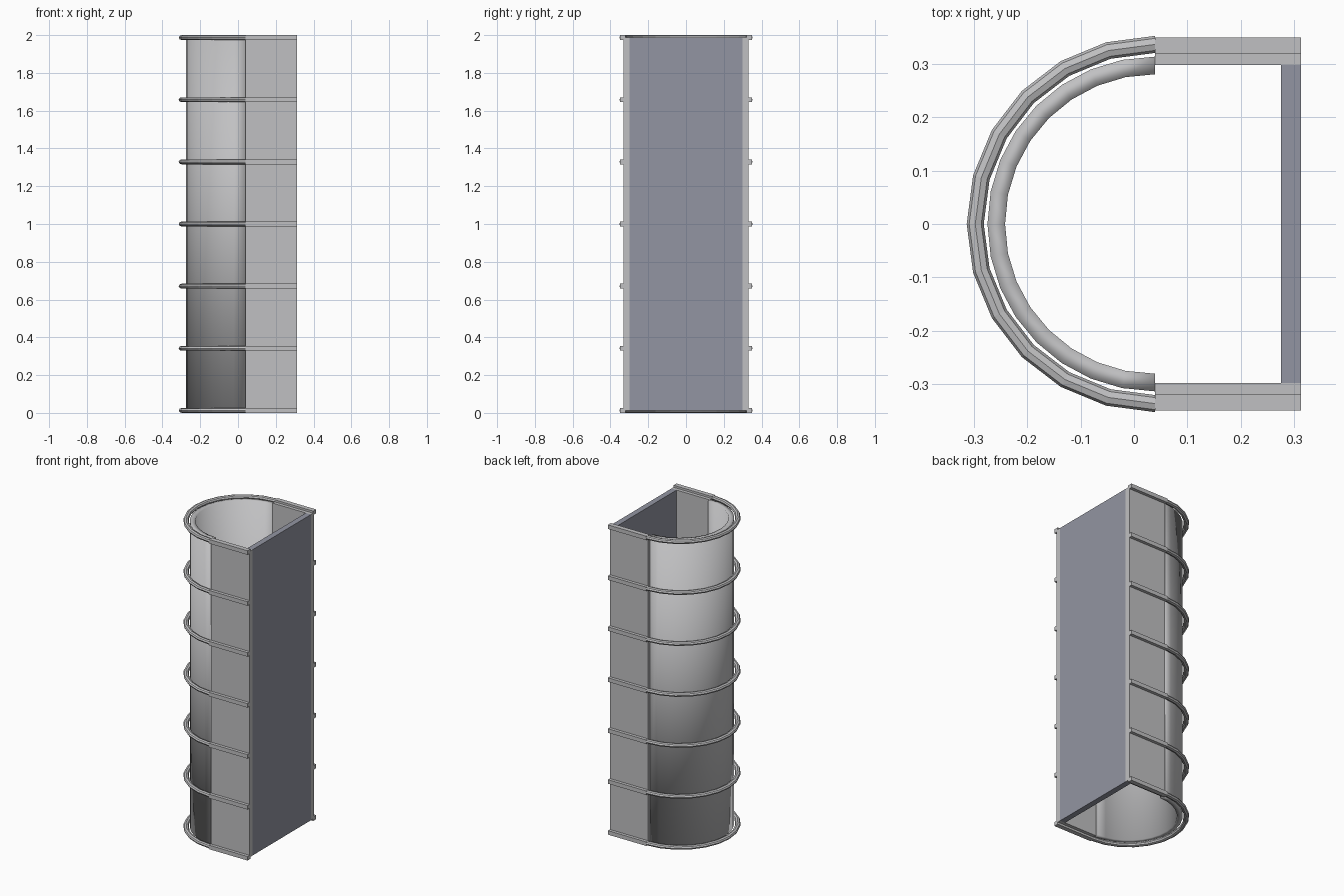
import bpy, bmesh
from math import sin, cos, pi

old = bpy.data.objects.get("Cube")
if old:
    bpy.data.objects.remove(old, do_unlink=True)

HEIGHT, RIM = 2.0, 0.013      # overall height, half height of a rib
ARC_X, END_X = 0.039, 0.313   # arc centre, outer face of the flat panel


def material(name, color):
    m = bpy.data.materials.new(name)
    m.use_nodes = True
    m.diffuse_color = color
    m.node_tree.nodes["Principled BSDF"].inputs["Base Color"].default_value = color
    return m


light = material("light grey", (0.53, 0.53, 0.54, 1))
slate = material("slate grey", (0.29, 0.30, 0.36, 1))


def finish(name, bm, mat, smooth=False):
    bmesh.ops.recalc_face_normals(bm, faces=bm.faces[:])
    mesh = bpy.data.meshes.new(name)
    bm.to_mesh(mesh)
    bm.free()
    mesh.materials.append(mat)
    for p in mesh.polygons:
        p.use_smooth = smooth
    obj = bpy.data.objects.new(name, mesh)
    bpy.context.collection.objects.link(obj)
    return obj


def box(name, x, y, z, mat):
    bm = bmesh.new()
    bmesh.ops.create_cube(bm, size=1)
    for v in bm.verts:
        for i, (lo, hi) in enumerate((x, y, z)):
            v.co[i] = lo + (v.co[i] + 0.5) * (hi - lo)
    return finish(name, bm, mat)


def half_sweep(name, profile, steps, mat, smooth=False):
    """Sweep a closed (radius, z) profile around the half circle facing -x."""
    bm = bmesh.new()
    rows = []
    for i in range(steps + 1):
        a = pi * i / steps
        rows.append([bm.verts.new((ARC_X - r * sin(a), r * cos(a), z)) for r, z in profile])
    n = len(profile)
    for a, b in zip(rows, rows[1:]):
        for j in range(n):
            k = (j + 1) % n
            bm.faces.new((a[j], a[k], b[k], b[j]))
    bm.faces.new(rows[0])
    bm.faces.new(rows[-1])
    return finish(name, bm, mat, smooth)


# Shell: curved wall, two straight walls and the flat panel
low, high = RIM, HEIGHT - RIM
half_sweep("curved_wall", [(0.281, low), (0.314, low), (0.314, high), (0.281, high)],
           16, light, smooth=True)
box("flat_panel", (0.276, END_X), (-0.298, 0.298), (low, high), slate)
sides = (("left", 1), ("right", -1))
for side, s in sides:
    name = "back" if s > 0 else "front"
    box(name + "_wall", (ARC_X, END_X), sorted((s * 0.298, s * 0.33)), (low, high), light)

# Ribs: an eight-sided hoop continued by a straight bar on each side
RIBS = 7
for i in range(RIBS):
    z = low + (high - low) * i / (RIBS - 1)
    ring = [(0.337 + 0.016 * cos(k * pi / 4), z + RIM * sin(k * pi / 4)) for k in range(8)]
    half_sweep(f"rib_hoop_{i + 1}", ring, 12, light)
    for side, s in sides:
        name = "back" if s > 0 else "front"
        box(f"{name}_rib_bar_{i + 1}", (ARC_X, END_X), sorted((s * 0.32, s * 0.35)),
            (z - RIM, z + RIM), light)
